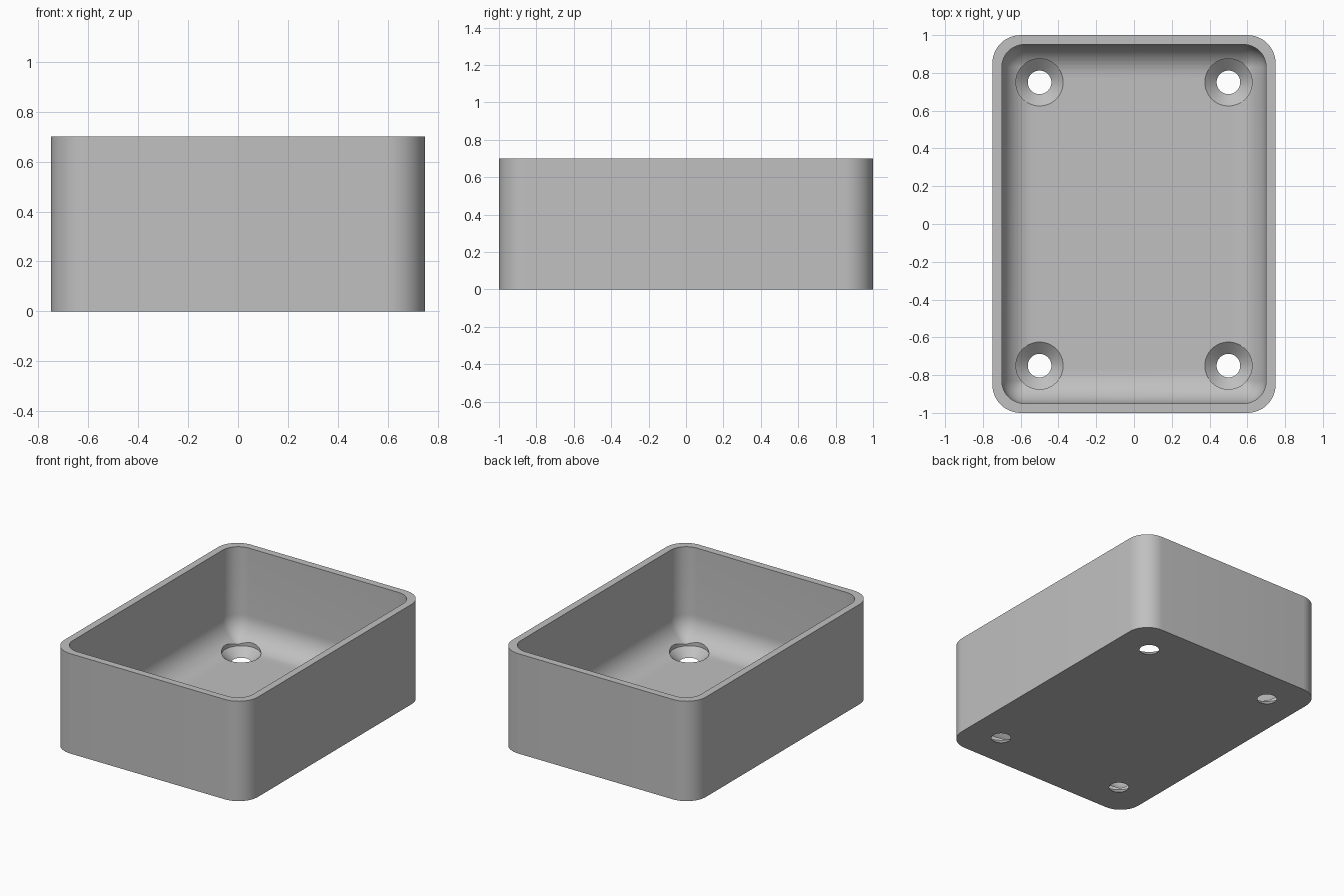
import bpy, bmesh
from math import sin, cos, pi

cube = bpy.data.objects.get("Cube")
if cube:
    bpy.data.objects.remove(cube, do_unlink=True)

HALF_X, HALF_Y, HEIGHT = 0.75, 1.0, 0.7
WALL, FLOOR = 0.05, 0.055
OUTER_R, INNER_R, FILLET = 0.15, 0.12, 0.17
HOLE_R, SINK_R = 0.0625, 0.125
STEPS = 12

grey = bpy.data.materials.new("plain_grey")
grey.use_nodes = True
colour = (0.53, 0.53, 0.53, 1)
grey.diffuse_color = colour
grey.node_tree.nodes["Principled BSDF"].inputs["Base Color"].default_value = colour


def rounded_ring(bm, inset, radius, z):
    """Rounded rectangle of vertices, inset from the outer walls."""
    cx, cy = HALF_X - inset - radius, HALF_Y - inset - radius
    verts = []
    for i, (sx, sy) in enumerate([(1, 1), (-1, 1), (-1, -1), (1, -1)]):
        for k in range(STEPS + 1):
            a = (i + k / STEPS) * pi / 2
            verts.append(bm.verts.new((sx * cx + radius * cos(a), sy * cy + radius * sin(a), z)))
    return verts


def circle_ring(bm, x, y, radius, z, sides=48):
    return [bm.verts.new((x + radius * cos(2 * pi * k / sides),
                          y + radius * sin(2 * pi * k / sides), z)) for k in range(sides)]


def skin(bm, rings):
    """Bridge successive rings and cap both ends."""
    for a, b in zip(rings, rings[1:]):
        n = len(a)
        for k in range(n):
            j = (k + 1) % n
            bm.faces.new((a[k], a[j], b[j], b[k]))
    bm.faces.new(rings[0][::-1])
    bm.faces.new(rings[-1])


def finish(bm, name):
    bmesh.ops.recalc_face_normals(bm, faces=bm.faces)
    mesh = bpy.data.meshes.new(name)
    bm.to_mesh(mesh)
    bm.free()
    mesh.materials.append(grey)
    obj = bpy.data.objects.new(name, mesh)
    bpy.context.collection.objects.link(obj)
    return obj


# Open tray: outer wall, rim, inner wall, filleted floor
bm = bmesh.new()
rings = [rounded_ring(bm, 0, OUTER_R, 0),
         rounded_ring(bm, 0, OUTER_R, HEIGHT),
         rounded_ring(bm, WALL, INNER_R, HEIGHT)]
for k in range(STEPS + 1):
    a = k / STEPS * pi / 2
    run = FILLET * (1 - cos(a))
    rings.append(rounded_ring(bm, WALL + run, max(INNER_R - run, 0.01),
                              FLOOR + FILLET * (1 - sin(a))))
skin(bm, rings)
tray = finish(bm, "open_tray")

# Four countersunk screw holes
bm = bmesh.new()
for x in (-0.5, 0.5):
    for y in (-0.75, 0.75):
        skin(bm, [circle_ring(bm, x, y, r, z) for r, z in
                  ((HOLE_R, -0.1), (HOLE_R, 0), (SINK_R, FLOOR), (SINK_R, 0.2))])
cutter = finish(bm, "screw_hole_cutter")
cutter.hide_render = True

cut = tray.modifiers.new("screw_holes", "BOOLEAN")
cut.operation = "DIFFERENCE"
cut.solver = "EXACT"
cut.object = cutter
bpy.ops.object.select_all(action="DESELECT")
tray.select_set(True)
bpy.context.view_layer.objects.active = tray
bpy.ops.object.modifier_apply(modifier=cut.name)
bpy.data.objects.remove(cutter, do_unlink=True)
bpy.ops.object.shade_smooth_by_angle(angle=pi / 6)
